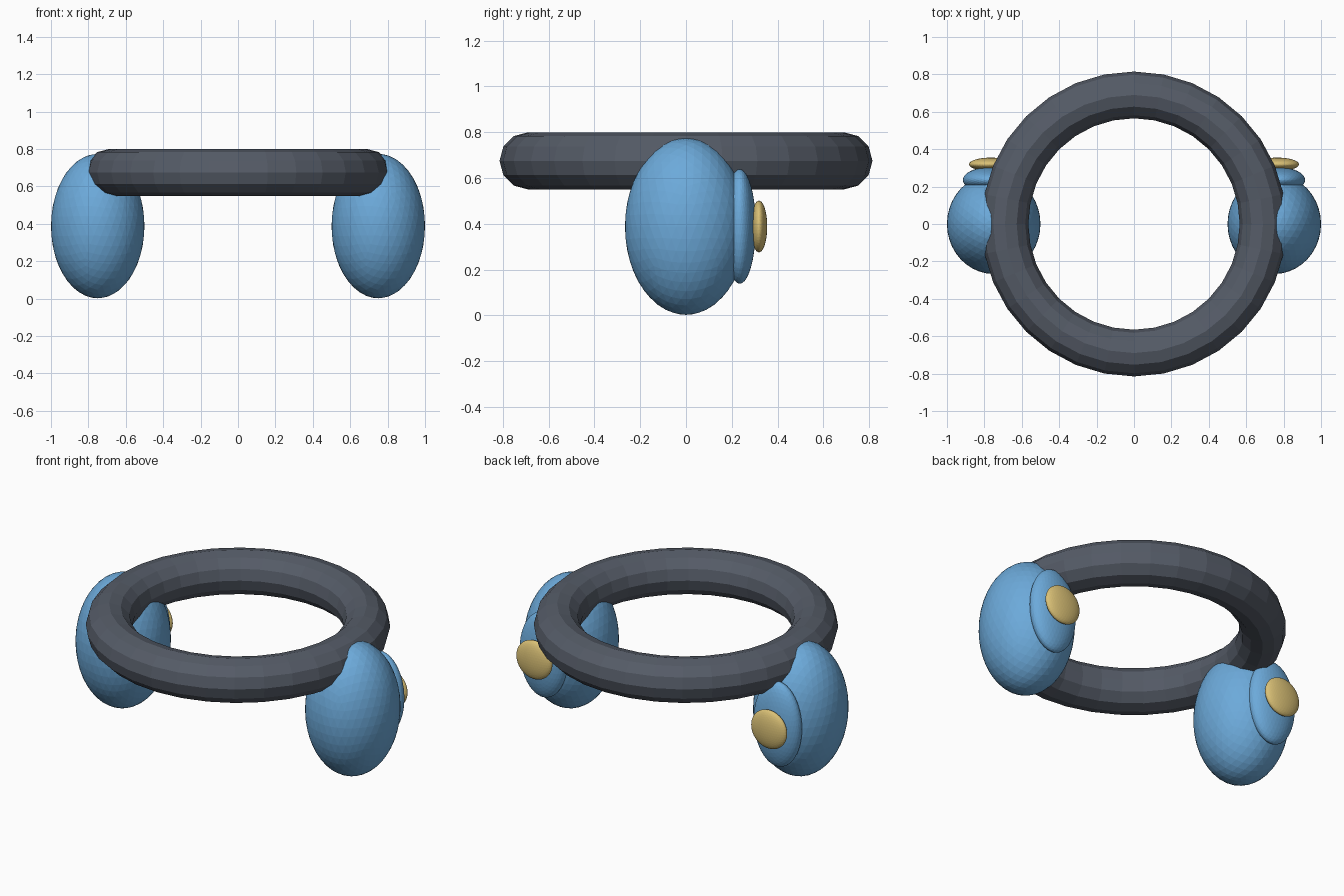
import bpy

cube = bpy.data.objects.get("Cube")
if cube:
    bpy.data.objects.remove(cube, do_unlink=True)


def make_material(name, rgb):
    mat = bpy.data.materials.new(name)
    mat.use_nodes = True
    colour = (*rgb, 1.0)
    mat.diffuse_color = colour
    mat.node_tree.nodes["Principled BSDF"].inputs["Base Color"].default_value = colour
    return mat


slate = make_material("slate_grey", (0.09, 0.105, 0.135))
blue = make_material("sky_blue", (0.15, 0.40, 0.70))
gold = make_material("pale_gold", (0.70, 0.53, 0.18))


def finish(name, mat):
    obj = bpy.context.object
    obj.name = name
    obj.data.materials.append(mat)
    return obj


def ellipsoid(name, centre, radii, mat):
    """Faceted ball stretched to the given radii."""
    bpy.ops.mesh.primitive_ico_sphere_add(subdivisions=4, radius=1, location=centre)
    obj = finish(name, mat)
    obj.scale = radii
    bpy.ops.object.transform_apply(location=False, rotation=False, scale=True)
    return obj


# Faceted ring that joins both sides
bpy.ops.mesh.primitive_torus_add(
    major_segments=32, minor_segments=12,
    major_radius=0.69, minor_radius=0.125, location=(0, 0, 0.675))
finish("ring", slate)

# Pods with a back plate and a button on each side
MID = 0.388
for side, sign in (("left", 1), ("right", -1)):
    ellipsoid(side + "_pod", (sign * 0.75, 0, MID), (0.25, 0.267, 0.386), blue)
    ellipsoid(side + "_back_plate", (sign * 0.765, 0.235, MID), (0.15, 0.07, 0.25), blue)
    ellipsoid(side + "_button", (sign * 0.767, 0.319, MID), (0.115, 0.036, 0.113), gold)
